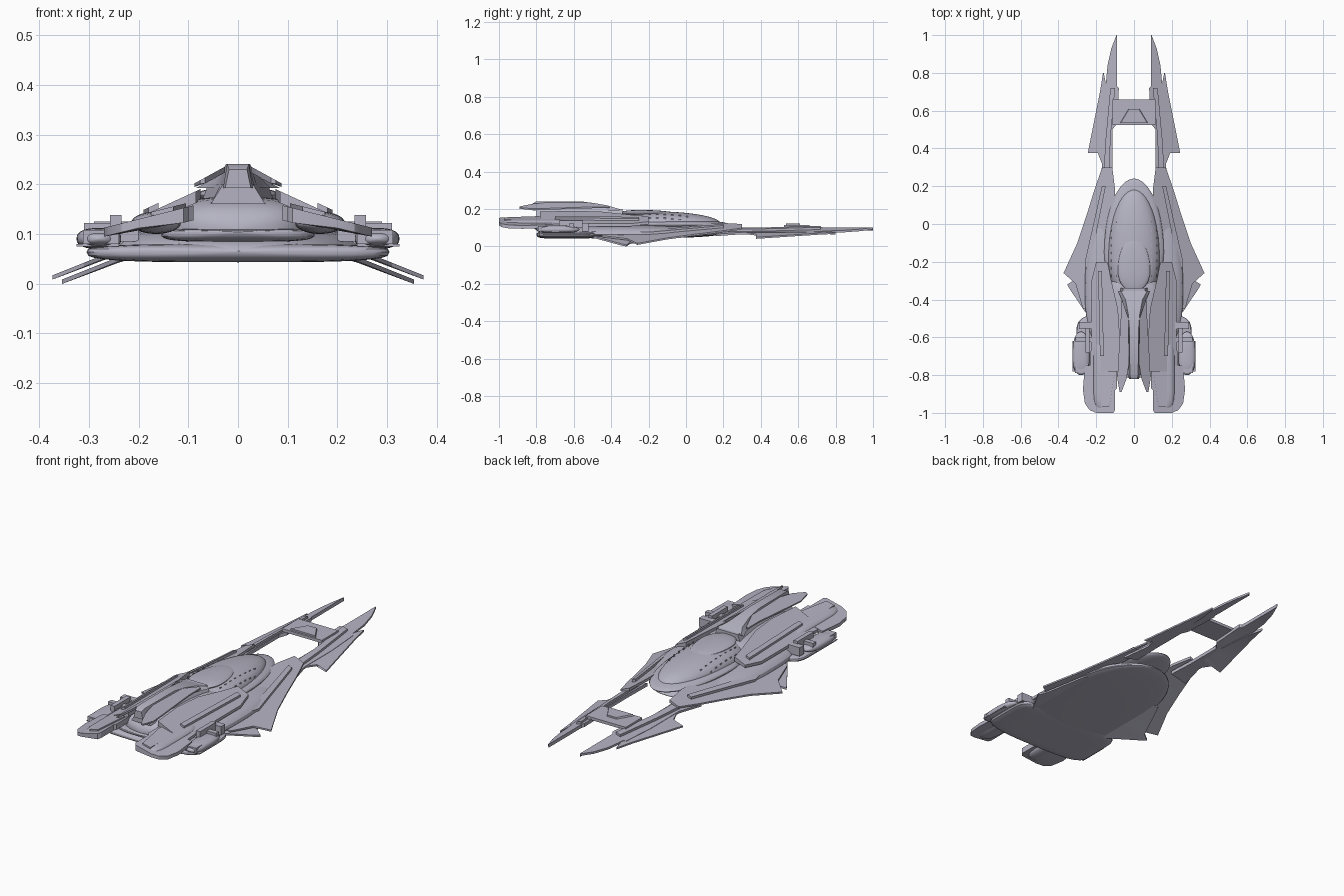
import bpy, bmesh
from math import sin, cos, pi, copysign

if "Cube" in bpy.data.objects:
    bpy.data.objects.remove(bpy.data.objects["Cube"], do_unlink=True)

COLOUR = (.46, .45, .54, 1)
metal = bpy.data.materials.new("hull_grey")
metal.use_nodes = True
metal.diffuse_color = COLOUR
metal.node_tree.nodes["Principled BSDF"].inputs["Base Color"].default_value = COLOUR


def finish(name, bm, mirror):
    """Turn a bmesh into a shaded object, mirrored across the centre line if asked."""
    bmesh.ops.recalc_face_normals(bm, faces=bm.faces)
    mesh = bpy.data.meshes.new(name)
    bm.to_mesh(mesh)
    bm.free()
    mesh.materials.append(metal)
    part = bpy.data.objects.new(name, mesh)
    bpy.context.collection.objects.link(part)
    bpy.ops.object.select_all(action='DESELECT')
    part.select_set(True)
    bpy.context.view_layer.objects.active = part
    bpy.ops.object.shade_smooth_by_angle(angle=pi / 6)
    if mirror:
        part.modifiers.new("Mirror", 'MIRROR')


def skin(name, rings, mirror=False):
    """Join equal rings of points into a closed solid."""
    bm = bmesh.new()
    loops = [[bm.verts.new(point) for point in ring] for ring in rings]
    count = len(loops[0])
    for near, far in zip(loops, loops[1:]):
        for i in range(count):
            j = (i + 1) % count
            bm.faces.new((near[i], near[j], far[j], far[i]))
    bm.faces.new(loops[0])
    bm.faces.new(loops[-1])
    finish(name, bm, mirror)


def blade(name, rows, top, fall, thick):
    """Mirrored sloping plate; rows give y, inner x and outer x, height falls outwards."""
    def ring(y, inner, outer):
        high, low = top - fall * inner, top - fall * outer
        return [(inner, y, high), (outer, y, low),
                (outer, y, low - thick * .6), (inner, y, high - thick)]
    skin(name, [ring(*row) for row in rows], mirror=True)


def shell(name, length, half, height, power=1, blunt=2, centre=0):
    """Rounded body: back, widest and front y; half width; bottom, waist and top z."""
    back, widest, front = length
    bottom, waist, top = height
    steps, sides = 20, 32
    rings = []
    for k in range(steps + 1):
        t = -cos(pi * k / steps)
        y = widest + t * (front - widest if t > 0 else widest - back)
        size = max(1 - abs(t) ** blunt, .001) ** .5
        ring = []
        for n in range(sides):
            angle = 2 * pi * n / sides
            c, s = [copysign(abs(v) ** power, v) for v in (cos(angle), sin(angle))]
            reach = top - waist if s > 0 else waist - bottom
            ring.append((centre + half * size * c, y, waist + reach * size * s))
        rings.append(ring)
    skin(name, rings, mirror=centre > 0)


def box(name, x, y, z, mirror=True):
    """Block given by its low and high limits on each axis."""
    skin(name, [[(x[0], v, z[0]), (x[1], v, z[0]), (x[1], v, z[1]), (x[0], v, z[1])]
                for v in y], mirror)


def ridge(name, rows, base):
    """Centre-line body of trapezoids; rows give y, base width, top width and top z."""
    skin(name, [[(-wide, y, base), (wide, y, base), (slim, y, top), (-slim, y, top)]
                for y, wide, slim, top in rows])


# Forked prongs and the bridge between them
blade("inner_prong", [(1, .09, .093), (.93, .09, .12), (.84, .09, .14), (.73, .09, .15),
                      (.72, .08, .16), (.53, .09, .17), (.5, .115, .17),
                      (.3, .115, .17), (.16, .11, .2)], top=.132, fall=.33, thick=.018)
blade("outer_prong", [(.8, .16, .164), (.7, .14, .18), (.5, .13, .22), (.375, .12, .245),
                      (.41, .12, .205), (.32, .12, .17)],
      top=.13, fall=.33, thick=.014)
blade("prong_ridge", [(.72, .1, .125), (.45, .125, .15), (.2, .13, .165)],
      top=.14, fall=.3, thick=.02)
box("prong_bridge", (-.115, .115), (.525, .66), (.1, .115), mirror=False)
ridge("bridge_panel", [(.535, .075, .07, .123), (.56, .06, .055, .123), (.61, .03, .025, .123)],
      base=.11)

# Drooping wings with a notched trailing edge
blade("main_wing", [(.3, .115, .168), (.18, .1, .21), (.05, .1, .25), (-.1, .12, .3),
                    (-.26, .12, .373), (-.315, .12, .31), (-.45, .1, .27)],
      top=.166, fall=.4, thick=.014)
blade("rear_wing", [(-.1, .12, .24), (-.3, .1, .32), (-.32, .1, .354), (-.345, .1, .34),
                    (-.5, .1, .235), (-.62, .1, .22)], top=.15, fall=.4, thick=.015)
blade("wing_trim", [(.2, .15, .17), (0, .19, .215), (-.2, .23, .26), (-.45, .2, .22)],
      top=.18, fall=.4, thick=.02)

# Flat keel and the slab under the engines
shell("keel", (-.8, -.35, .17), .26, (.043, .064, .12), power=.8, blunt=2.5)
shell("lower_slab", (-.8, -.66, -.46), .305, (.043, .064, .08), power=.6, blunt=8)

# Oval forward saucer with a raised cockpit
shell("saucer_rim", (-.4, -.15, .24), .158, (.084, .114, .148))
shell("saucer_dome", (-.42, -.18, .185), .137, (.104, .122, .188))
shell("cockpit_shell", (-.36, -.25, -.07), .085, (.16, .178, .195))

# Small window plates following the curve of the dome
for k in range(8):
    y = -.04 * k
    for x in (.09, .12):
        size = 1 - ((y + .18) / .365) ** 2
        z = .122 + .066 * max(size - (x / .137) ** 2, 0) ** .5
        box("dome_window", (x, x + .003), (y, y + .012), (z - .004, z + .002))

# Aft body and the tray at the stern
shell("aft_body", (-.8, -.55, -.25), .145, (.085, .108, .175), power=.7, blunt=6)
shell("stern_tray", (-.815, -.65, -.45), .155, (.084, .104, .11), power=.5, blunt=10)

# Shoulders flowing back to the engines
blade("shoulder", [(-.2, .14, .2), (-.3, .12, .225), (-.45, .085, .225),
                   (-.6, .075, .225), (-.78, .085, .235)], top=.225, fall=.46, thick=.024)
blade("shoulder_strip", [(-.25, .17, .19), (-.7, .16, .18)], top=.236, fall=.46, thick=.02)

# Arched engine plates over rounded cores
blade("engine_plate", [(-.75, .09, .26), (-.87, .09, .27), (-.88, .1, .27), (-.95, .1, .26),
                       (-.985, .1, .235), (-1, .11, .2)], top=.18, fall=.25, thick=.03)
blade("engine_cap", [(-.74, .11, .16), (-.8, .105, .18), (-.97, .13, .175)],
      top=.188, fall=.25, thick=.02)
shell("engine_core", (-.99, -.8, -.6), .05, (.1, .122, .145), blunt=6, centre=.165)

# Outer pods with their brackets
shell("side_pod", (-.8, -.7, -.57), .045, (.07, .09, .112), power=.8, blunt=3, centre=.28)
box("pod_fin", (.24, .325), (-.78, -.62), (.075, .08))
box("pod_block", (.24, .312), (-.79, -.74), (.08, .108))
box("front_bracket", (.215, .29), (-.555, -.52), (.08, .125))
box("cross_bracket", (.2, .31), (-.625, -.6), (.085, .122))
box("long_bracket", (.235, .258), (-.68, -.55), (.1, .138))

# Raised dorsal pod: neck, spine and two sloping fins
ridge("dorsal_neck", [(-.34, .075, .06, .2), (-.5, .058, .035, .2), (-.8, .055, .03, .2)],
      base=.16)
ridge("dorsal_spine", [(-.355, .085, .07, .2), (-.4, .065, .045, .213), (-.48, .04, .03, .23),
                       (-.56, .034, .024, .241), (-.8, .03, .022, .241), (-.82, .026, .018, .23)],
      base=.192)
blade("dorsal_fin", [(-.41, .06, .07), (-.5, .03, .07), (-.74, .026, .084),
                     (-.82, .04, .088), (-.89, .066, .076)], top=.25, fall=.55, thick=.012)
